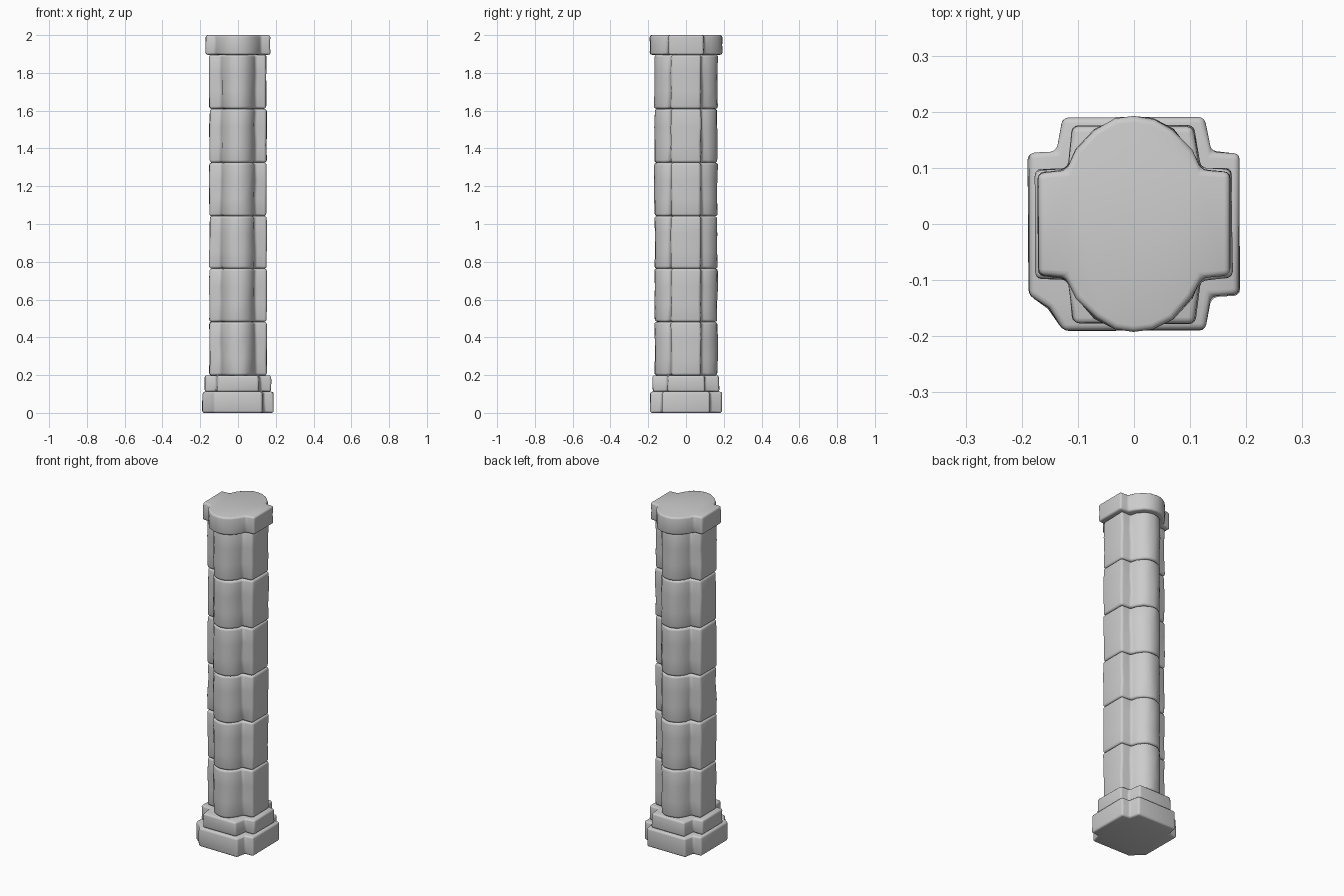
import bpy, bmesh, random

if "Cube" in bpy.data.objects:
    bpy.data.objects.remove(bpy.data.objects["Cube"])

random.seed(7)

# Quarter cross-sections, running from the +x flat to the +y side
SHAFT = [(0.151, 0.078), (0.090, 0.083), (0.081, 0.115), (0.055, 0.148), (0.028, 0.162), (0, 0.167)]
CAP = [(0.171, 0.092), (0.121, 0.096), (0.103, 0.132), (0.070, 0.168), (0.035, 0.187), (0, 0.193)]
TIER = [(0.174, 0.097), (0.117, 0.101), (0.108, 0.176)]
BASE = [(0.188, 0.127), (0.137, 0.129), (0.126, 0.190)]


def full_outline(q):
    """Mirror a quarter section into a closed counter-clockwise outline."""
    half = q + [(-x, y) for x, y in reversed(q) if x > 0]
    return half + [(-x, -y) for x, y in half]


def stone(name, quarter, z0, z1, bevel, wear=0.003, rings=3, chip=None):
    """Worn stone block: stacked outlines with slight jitter and rounded edges."""
    outline = full_outline(quarter)
    if chip:
        # broken corner in the front left notch
        i = min(range(len(outline)),
                key=lambda k: (outline[k][0] + quarter[1][0]) ** 2 + (outline[k][1] + quarter[1][1]) ** 2)
        outline[i] = chip
    bm = bmesh.new()
    loops = []
    for k in range(rings):
        z = z0 + (z1 - z0) * k / (rings - 1)
        loops.append([bm.verts.new((x + random.uniform(-wear, wear),
                                    y + random.uniform(-wear, wear), z)) for x, y in outline])
    n = len(outline)
    for a, b in zip(loops, loops[1:]):
        for i in range(n):
            j = (i + 1) % n
            bm.faces.new((a[i], a[j], b[j], b[i]))
    bm.faces.new(list(reversed(loops[0])))
    bm.faces.new(loops[-1])
    bm.normal_update()
    edges = [e for e in bm.edges if e.calc_face_angle(0) > 0.62]
    bmesh.ops.bevel(bm, geom=edges, offset=bevel, offset_type='OFFSET', segments=3,
                    profile=0.5, affect='EDGES', clamp_overlap=True)
    bmesh.ops.recalc_face_normals(bm, faces=bm.faces)
    mesh = bpy.data.meshes.new(name)
    bm.to_mesh(mesh)
    bm.free()
    ob = bpy.data.objects.new(name, mesh)
    bpy.context.collection.objects.link(ob)
    bpy.ops.object.select_all(action='DESELECT')
    ob.select_set(True)
    bpy.context.view_layer.objects.active = ob
    bpy.ops.object.shade_smooth_by_angle(angle=0.6)
    return ob


# Two stepped foot stones
stone("base_plinth", BASE, 0.0, 0.112, 0.011, wear=0.002, chip=(-0.152, -0.150))
stone("base_step", TIER, 0.112, 0.198, 0.011)

# Six shaft drums
joints = [0.198, 0.482, 0.764, 1.042, 1.325, 1.610, 1.896]
for i, (lo, hi) in enumerate(zip(joints, joints[1:])):
    stone(f"shaft_drum_{i + 1}", SHAFT, lo, hi, 0.013, rings=4)

# Capping stone
stone("cap_stone", CAP, 1.896, 2.0, 0.011, wear=0.002)
